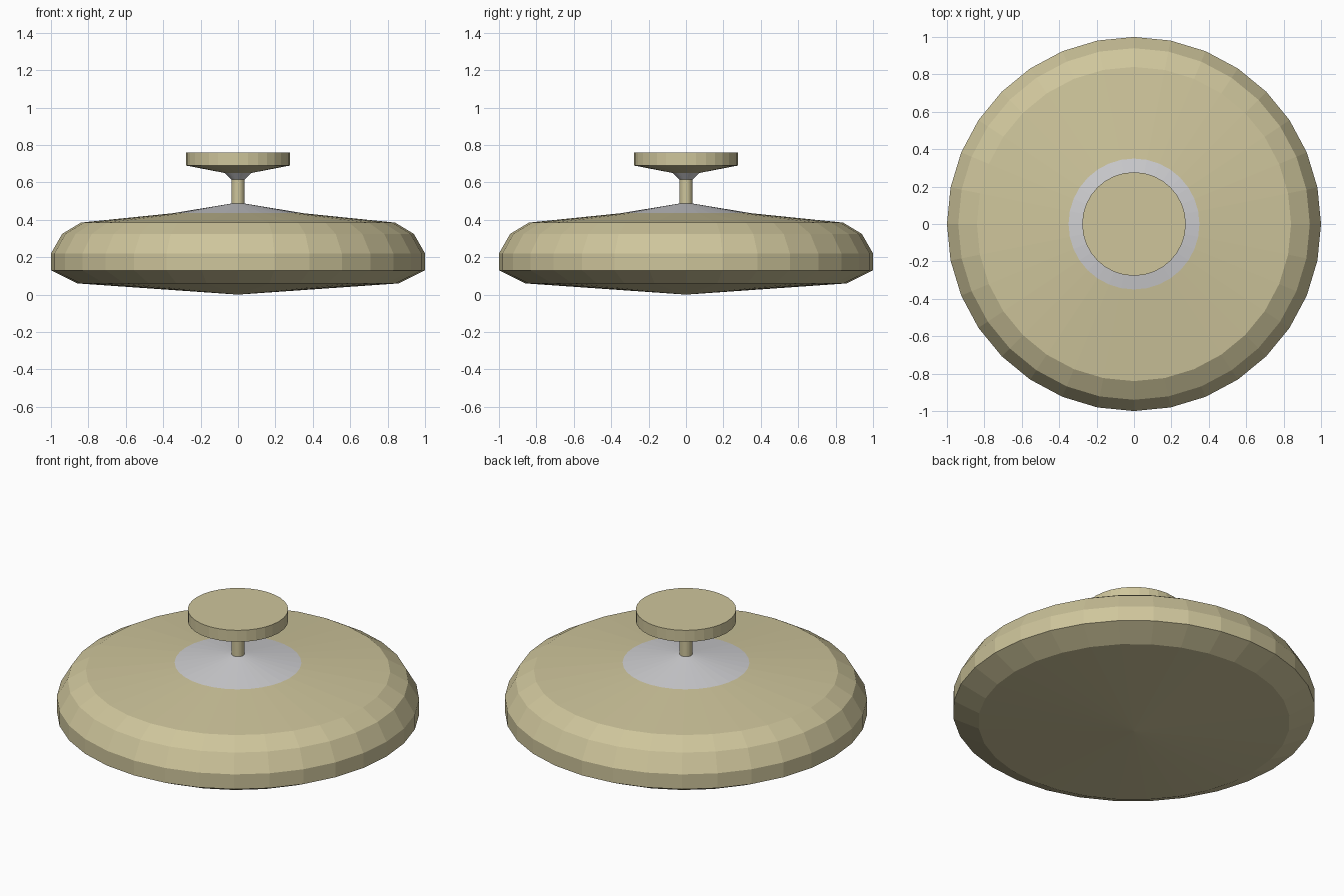
import bpy, bmesh
from math import cos, sin, tau

SIDES = 32


def make_material(name, rgb):
    mat = bpy.data.materials.new(name)
    mat.use_nodes = True
    color = (*rgb, 1.0)
    mat.diffuse_color = color
    mat.node_tree.nodes["Principled BSDF"].inputs["Base Color"].default_value = color
    return mat


def lathe(name, profile, mat):
    """Revolve (radius, height) points about z; zero radius makes a pole."""
    bm = bmesh.new()
    rings = []
    for r, z in profile:
        if r == 0:
            rings.append([bm.verts.new((0, 0, z))] * SIDES)
        else:
            rings.append([bm.verts.new((r * cos(tau * i / SIDES), r * sin(tau * i / SIDES), z))
                          for i in range(SIDES)])
    for low, high in zip(rings, rings[1:]):
        for i in range(SIDES):
            j = (i + 1) % SIDES
            corners = dict.fromkeys((low[i], low[j], high[j], high[i]))
            bm.faces.new(list(corners))
    mesh = bpy.data.meshes.new(name)
    bm.to_mesh(mesh)
    bm.free()
    mesh.materials.append(mat)
    obj = bpy.data.objects.new(name, mesh)
    bpy.context.collection.objects.link(obj)
    return obj


cube = bpy.data.objects.get("Cube")
if cube:
    bpy.data.objects.remove(cube, do_unlink=True)

tan = make_material("warm tan", (0.62, 0.56, 0.33))
grey = make_material("light grey", (0.62, 0.62, 0.64))

# Wide faceted disc body with a shallow pointed underside
lathe("body", [(0, 0), (0.86, 0.06), (1, 0.13), (1, 0.22), (0.94, 0.325),
               (0.84, 0.385), (0.35, 0.435)], tan)

# Pale cone in the middle of the body's top
lathe("top_cone", [(0.35, 0.435), (0.035, 0.487), (0, 0.487)], grey)

# Thin stem and the flared collar that carries the knob
lathe("stem", [(0.035, 0.48), (0.035, 0.615)], tan)
lathe("collar", [(0.035, 0.615), (0.07, 0.65)], grey)

# Round flat knob with a tapered underside
lathe("knob", [(0.07, 0.65), (0.277, 0.69), (0.277, 0.76), (0, 0.76)], tan)
